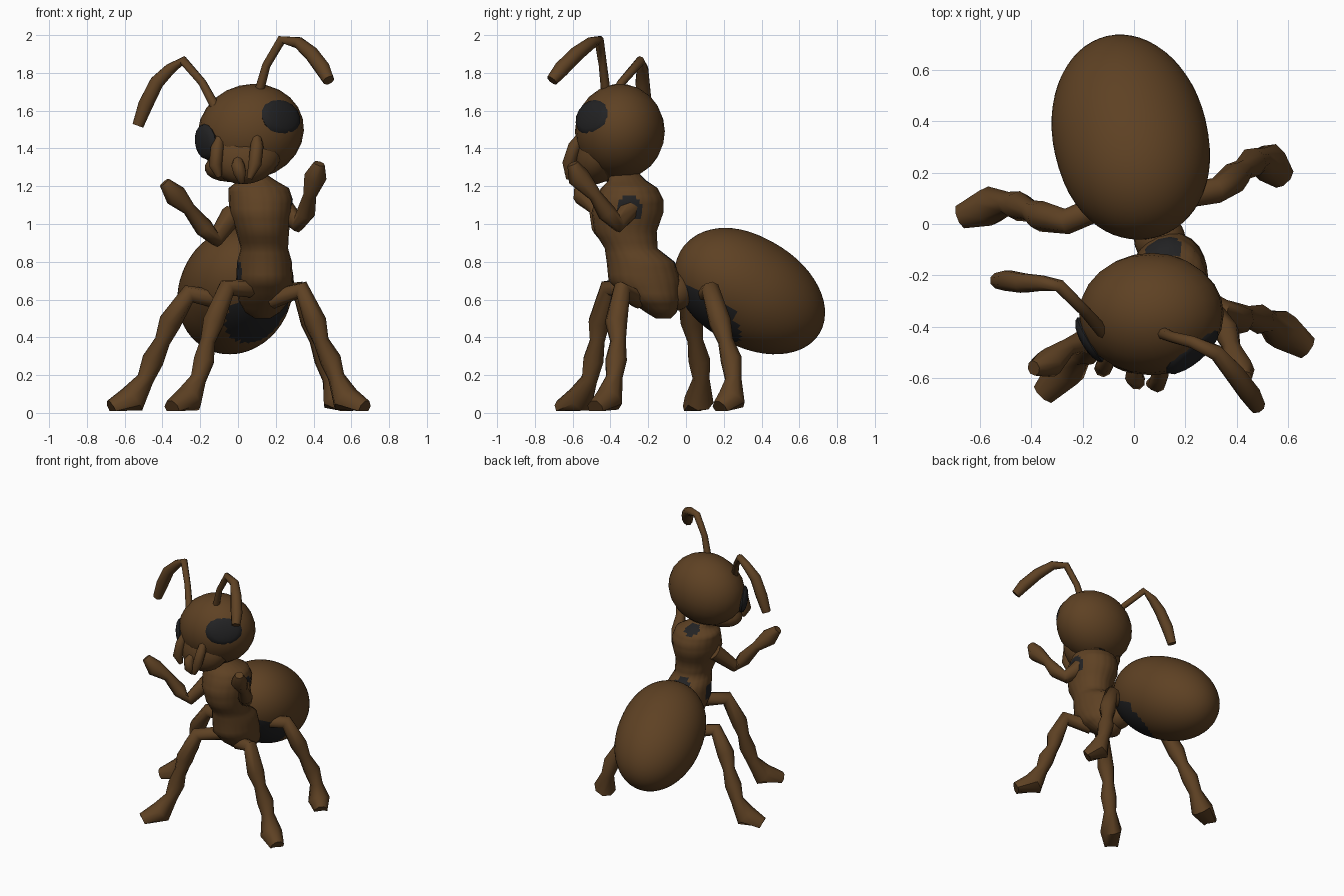
import bpy, bmesh, math
from mathutils import Vector, Euler

cube = bpy.data.objects.get("Cube")
if cube:
    bpy.data.objects.remove(cube, do_unlink=True)


def material(name, colour):
    mat = bpy.data.materials.new(name)
    mat.use_nodes = True
    mat.diffuse_color = (*colour, 1)
    mat.node_tree.nodes["Principled BSDF"].inputs["Base Color"].default_value = (*colour, 1)
    return mat


BROWN = material("brown shell", (0.112, 0.053, 0.017))
BLACK = material("charcoal", (0.016, 0.016, 0.017))


def finish(name, bm, mat=BROWN, patches=()):
    """Turn a bmesh into a smooth object; faces inside a patch sphere go dark."""
    bmesh.ops.recalc_face_normals(bm, faces=bm.faces)
    for face in bm.faces:
        centre = face.calc_center_median()
        if any((centre - Vector(spot)).length < size for spot, size in patches):
            face.material_index = 1
    mesh = bpy.data.meshes.new(name)
    bm.to_mesh(mesh)
    bm.free()
    mesh.materials.append(mat)
    mesh.materials.append(BLACK)
    obj = bpy.data.objects.new(name, mesh)
    bpy.context.collection.objects.link(obj)
    bpy.ops.object.select_all(action="DESELECT")
    obj.select_set(True)
    bpy.context.view_layer.objects.active = obj
    bpy.ops.object.shade_smooth_by_angle(angle=math.radians(55))
    return obj


def ellipsoid(name, centre, radii, rotation, mat=BROWN, patches=(), segments=24, blunt=1):
    """Squashed ball; a blunt power under one fills out its front half."""
    bm = bmesh.new()
    bmesh.ops.create_uvsphere(bm, u_segments=segments, v_segments=segments // 2, radius=1)
    for v in bm.verts:
        if v.co.y < 0:
            v.co.y = -abs(v.co.y) ** blunt
        v.co = Vector(a * b for a, b in zip(v.co, radii))
        v.co.rotate(rotation)
        v.co += Vector(centre)
    return finish(name, bm, mat, patches)


def bridge(bm, rings):
    """Skin a row of vertex rings and cap both ends."""
    count = len(rings[0])
    for low, high in zip(rings, rings[1:]):
        for i in range(count):
            j = (i + 1) % count
            bm.faces.new((low[i], low[j], high[j], high[i]))
    bm.faces.new(rings[0])
    bm.faces.new(rings[-1])


def tube(name, path, radii, sides=8, floor=0.01):
    """Sweep a round section of changing radius along a bent path."""
    bm = bmesh.new()
    pts = [Vector(p) for p in path]
    rings, side = [], None
    for i, (p, r) in enumerate(zip(pts, radii)):
        along = (pts[min(i + 1, len(pts) - 1)] - pts[max(i - 1, 0)]).normalized()
        side = side or along.orthogonal()
        side = (side - along * side.dot(along)).normalized()
        up = along.cross(side)
        ring = []
        for k in range(sides):
            a = math.tau * k / sides
            co = p + (side * math.cos(a) + up * math.sin(a)) * r
            co.z = max(co.z, floor)
            ring.append(bm.verts.new(co))
        rings.append(ring)
    bridge(bm, rings)
    return finish(name, bm)


def thorax(name, sections, patches, sides=20):
    """Stack elliptical sections: height, centre x, centre y, half width, half depth."""
    bm = bmesh.new()
    rings = []
    for z, cx, cy, rx, ry in sections:
        angles = [math.tau * k / sides for k in range(sides)]
        rings.append([bm.verts.new((cx + rx * math.cos(a), cy + ry * math.sin(a), z))
                      for a in angles])
    bridge(bm, rings)
    bmesh.ops.subdivide_edges(bm, edges=bm.edges, cuts=2, use_grid_fill=True)
    return finish(name, bm, patches=patches)


# Abdomen, drooping to the rear with a dark patch low at its front
ellipsoid("abdomen", (-.015, .34, .64), (.3, .432, .288),
          Euler((math.radians(-30), 0, math.radians(13))),
          patches=[((.14, .08, .465), .215)], segments=56, blunt=.85)

# Two-lobed thorax with neck; dark joints at shoulder, nape, waist and hip
thorax("thorax", [
    (1.27, .07, -.33, .07, .08), (1.23, .1, -.31, .1, .1),
    (1.19, .11, -.3, .16, .15), (1.13, .12, -.3, .17, .18),
    (1.06, .12, -.31, .165, .19), (.96, .13, -.32, .14, .165),
    (.87, .14, -.29, .125, .14), (.8, .14, -.24, .145, .18),
    (.7, .14, -.22, .15, .19), (.6, .14, -.17, .14, .14),
    (.53, .13, -.13, .09, .08), (.5, .13, -.12, .04, .04)],
    patches=[((.29, -.3, 1.08), .07), ((.09, -.2, 1.23), .055),
             ((.11, -.09, .82), .075), ((0, -.28, .74), .06)])
ellipsoid("waist", (.1, -.06, .64), (.1, .1, .1), Euler())

# Head, rolled so that its left side sits higher, with a sloping face
roll = Euler((0, math.radians(-14), 0))
ellipsoid("head", (.068, -.35, 1.49), (.283, .238, .25), roll)
ellipsoid("face", (.035, -.44, 1.39), (.2, .13, .19),
          Euler((math.radians(-28), math.radians(-10), 0)))
ellipsoid("cheeks", (.035, -.4, 1.33), (.215, .15, .1), Euler((0, math.radians(-12), 0)))


def eye(name, centre, facing, width, height):
    turn = Vector(facing).to_track_quat("Z", "Y")
    ellipsoid(name, centre, (width, height, .035), turn, BLACK, segments=16)


eye("left_eye", (.227, -.495, 1.565), (.6, -.72, .3), .13, .1)
eye("right_eye", (-.17, -.45, 1.435), (-.85, -.5, -.1), .1, .095)

# Mouthparts
jaw = (.02, .035, .035, .015)
tube("left_mandible", [(.1, -.53, 1.5), (.1, -.59, 1.41), (.09, -.62, 1.32), (.06, -.62, 1.24)], jaw)
tube("right_mandible", [(-.09, -.5, 1.48), (-.11, -.54, 1.4), (-.12, -.56, 1.31), (-.1, -.55, 1.25)], jaw)
tube("mouth", [(0, -.52, 1.36), (0, -.6, 1.31), (.01, -.61, 1.27), (.02, -.58, 1.22)], jaw)

# Antennae
feeler = (.026, .022, .025, .032, .04, .042, .032)
tube("left_antenna", [(.1, -.42, 1.66), (.15, -.44, 1.84), (.23, -.46, 1.975), (.32, -.5, 1.96),
                      (.39, -.58, 1.9), (.45, -.66, 1.82), (.48, -.71, 1.76)], feeler)
tube("right_antenna", [(-.12, -.42, 1.62), (-.19, -.34, 1.75), (-.29, -.24, 1.865), (-.36, -.23, 1.82),
                       (-.43, -.23, 1.75), (-.49, -.22, 1.63), (-.53, -.22, 1.52)], feeler)

# Raised arms: shoulder, elbow, forearm, wrist, hand
arm = (.06, .045, .05, .035, .06, .03)
tube("left_arm", [(.24, -.3, 1.08), (.32, -.36, 1), (.36, -.42, 1.06), (.38, -.48, 1.15),
                  (.41, -.57, 1.25), (.43, -.6, 1.32)], arm)
tube("right_arm", [(-.03, -.3, 1.05), (-.12, -.42, .92), (-.18, -.45, .98), (-.26, -.48, 1.08),
                   (-.33, -.54, 1.15), (-.39, -.56, 1.22)], arm)

# Legs: hip, knee, thigh, pinch, shin, ankle, foot, toe
leg = (.05, .05, .06, .042, .058, .045, .078, .05)
legs = {
    "front_left_leg": [(.18, -.25, .6), (.34, -.34, .65), (.41, -.37, .48), (.44, -.36, .38),
                       (.49, -.37, .28), (.52, -.38, .19), (.57, -.41, .07), (.67, -.48, .02)],
    "front_right_leg": [(.06, -.3, .66), (-.06, -.41, .66), (-.13, -.46, .48), (-.16, -.47, .38),
                        (-.18, -.49, .28), (-.21, -.51, .18), (-.26, -.56, .07), (-.35, -.66, .02)],
    "back_left_leg": [(.12, .1, .62), (.32, .13, .65), (.39, .18, .48), (.42, .21, .38),
                      (.46, .24, .28), (.49, .25, .18), (.52, .24, .07), (.58, .18, .02)],
    "back_right_leg": [(-.1, .08, .6), (-.26, .01, .63), (-.36, .03, .48), (-.4, .05, .38),
                       (-.45, .07, .28), (-.49, .08, .18), (-.56, .07, .07), (-.67, .03, .02)],
}
for name, path in legs.items():
    tube(name, path, leg)
